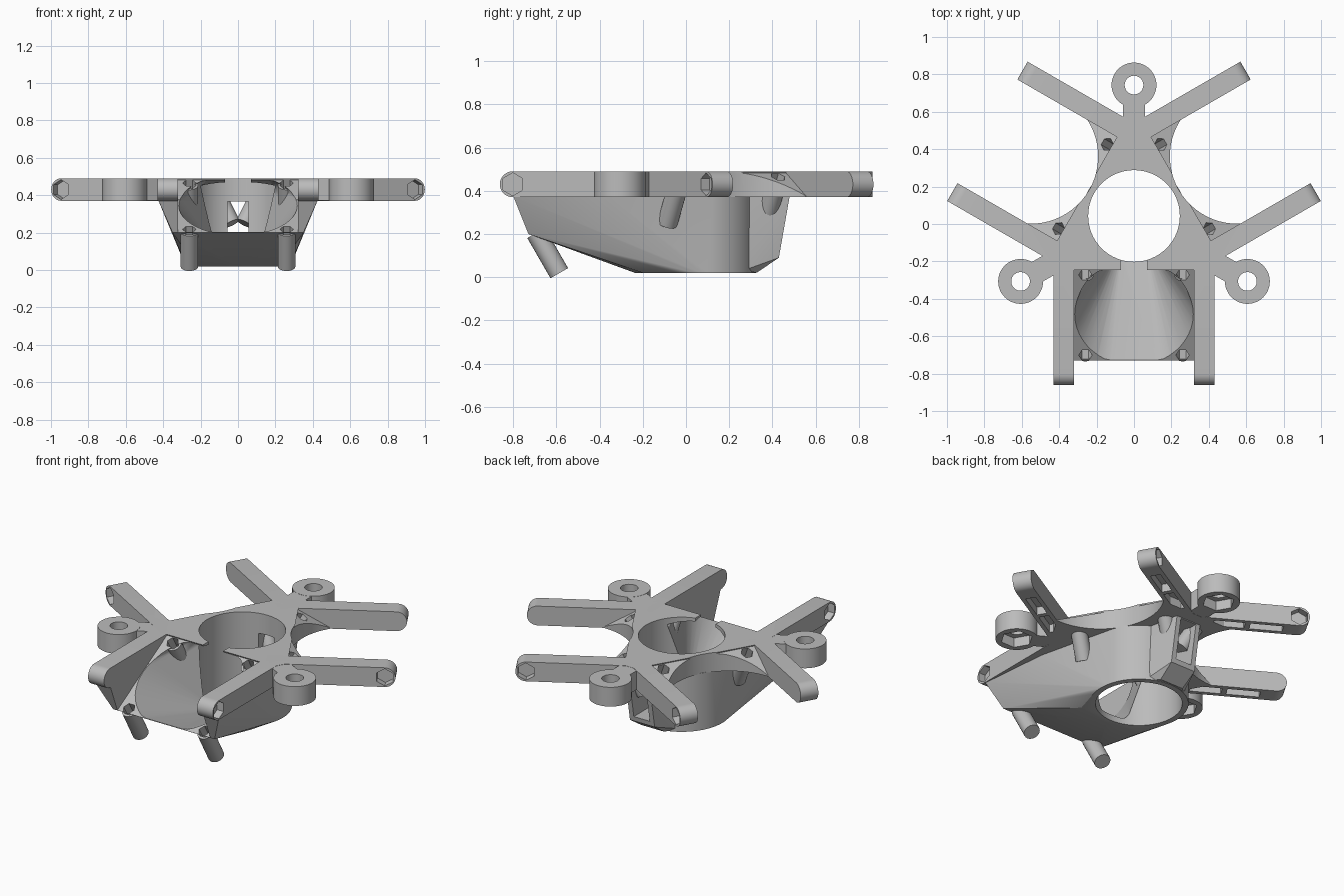
import bpy, bmesh, math
from mathutils import Matrix, Vector

if "Cube" in bpy.data.objects:
    bpy.data.objects.remove(bpy.data.objects["Cube"])

grey = bpy.data.materials.new("plain_grey")
grey.use_nodes = True
grey.diffuse_color = (0.5, 0.5, 0.5, 1)
grey.node_tree.nodes["Principled BSDF"].inputs["Base Color"].default_value = grey.diffuse_color

TOP, UNDER, BORE, MID = 0.49, 0.37, 0.245, 0.043
CENTRE = Matrix.Translation((0, MID, 0))
SECTORS = [CENTRE @ Matrix.Rotation(math.radians(120 * k), 4, 'Z') for k in range(3)]
# Tilted plane on which a fan sits, in the frame of one sector
FAN = Matrix.Translation((0, -0.775, 0.2)) @ Matrix.Rotation(math.radians(30), 4, 'X')


def hull(name, points, frame=Matrix()):
    """Convex solid around a few points."""
    bm = bmesh.new()
    for p in points:
        bm.verts.new(frame @ Vector(p))
    bmesh.ops.remove_doubles(bm, verts=bm.verts, dist=0.0001)
    bmesh.ops.convex_hull(bm, input=bm.verts)
    spare = [v for v in bm.verts if not v.link_faces]
    bmesh.ops.delete(bm, geom=spare, context='VERTS')
    bmesh.ops.dissolve_limit(bm, angle_limit=0.01, verts=bm.verts, edges=bm.edges)
    bmesh.ops.recalc_face_normals(bm, faces=bm.faces)
    mesh = bpy.data.meshes.new(name)
    bm.to_mesh(mesh)
    bm.free()
    mesh.materials.append(grey)
    obj = bpy.data.objects.new(name, mesh)
    bpy.context.collection.objects.link(obj)
    return obj


def block(x0, x1, y0, y1, z0, z1):
    return [(x, y, z) for x in (x0, x1) for y in (y0, y1) for z in (z0, z1)]


def tube(x, y, r, z0, z1, n=48):
    turn = [2 * math.pi * i / n for i in range(n)]
    return [(x + r * math.cos(a), y + r * math.sin(a), z) for z in (z0, z1) for a in turn]


def both(points):
    return [(s * x, y, z) for x, y, z in points for s in (-1, 1)]


def cut(obj, *solids):
    """Subtract helper solids given as (points, frame)."""
    for points, frame in solids:
        cutter = hull("cutter", points, frame)
        cutter.hide_render = True
        mod = obj.modifiers.new("cut", 'BOOLEAN')
        mod.object, mod.operation, mod.solver = cutter, 'DIFFERENCE', 'EXACT'
        bpy.context.view_layer.objects.active = obj
        bpy.ops.object.modifier_apply(modifier=mod.name)
        bpy.data.objects.remove(cutter)
    return obj


parts = []
ident = Matrix()
bore = (tube(0, 0, BORE, -0.1, 0.6, 64), CENTRE)
fan_space = block(-0.32, 0.32, -0.2, 0.565, 0, 0.8)

# Fan duct cavity: from the clipped fan circle down to the bore, flat floor
fan_ring = [(x, max(0.005, min(y, 0.55)), z) for x, y, z in tube(0, 0.288, 0.317, 0, 0.01)]
cavity = [SECTORS[0] @ FAN @ Vector(p) for p in fan_ring]
cavity += both([(0.06, -0.1, 0.03), (0.2, -0.1, 0.45)])
cavity = (cavity, ident)
slot = (block(-0.07, 0.07, -0.3, -0.1, 0.3, 0.6), ident)


def screws(k):
    """Screw positions (x, y, peg length) on the fan plane of a sector."""
    spots = [(0.53, 0.25)] + ([(0.035, 0.23)] if k == 0 else [])
    return [(x, y, length) for x in (-0.26, 0.26) for y, length in spots]


def pocket(k, x, y):
    return (tube(x, y, 0.036, -0.12, 0.2, 6), SECTORS[k] @ FAN)


pockets = [pocket(k, x, y) for k in range(3) for x, y, _ in screws(k)]

# Hub plate with hollows between the arm pairs
outline = []
for m in SECTORS:
    for x, y in ((-0.32, -0.47), (0.32, -0.47), (0.43, -0.25)):
        outline += [m @ Vector((x, y, z)) for z in (UNDER, TOP)]
hub = hull("hub_plate", outline)
cut(hub, bore, cavity, slot)
for k, m in enumerate(SECTORS):
    cut(hub, (fan_space, m @ FAN))
    if k:
        cut(hub, (tube(0, -0.637, 0.36, 0, 1, 64), m))
cut(hub, *pockets)
parts.append(hub)

for k, m in enumerate(SECTORS):
    # Arms with round tips, hex recess outside and grooves below
    for side in (-1, 1):
        mid = side * 0.375
        tip = Matrix.Translation((mid, -0.845, 0.43)) @ Matrix.Rotation(math.pi / 2, 4, 'Y')
        pts = [tip @ Vector(p) for p in tube(0, 0, 0.06, -0.055, 0.055, 32)]
        pts += block(mid - 0.055, mid + 0.055, -0.16, -0.15, UNDER, TOP)
        arm = hull(f"arm_{k}_{side}", pts, m)
        hexa = tube(0, 0, 0.053, *sorted((side * 0.01, side * 0.1)), 6)
        cut(arm, (hexa, m @ tip))
        if k:
            for y0, y1 in ((-0.76, -0.57), (-0.54, -0.36)):
                cut(arm, (block(mid - 0.03, mid + 0.03, y0, y1, 0.3, 0.42), m))
        parts.append(arm)

    # Ring lug with neck, bored and hex-recessed from below
    lug_frame = m @ Matrix.Rotation(math.radians(60), 4, 'Z')
    lug = hull(f"ring_lug_{k}", tube(0, -0.7, 0.12, UNDER, TOP), lug_frame)
    cut(lug, (tube(0, -0.7, 0.05, 0, 1, 32), lug_frame),
        (tube(0, -0.7, 0.092, 0.3, 0.43, 6), lug_frame))
    parts.append(lug)
    parts.append(hull(f"lug_neck_{k}", block(-0.06, 0.06, -0.6, -0.42, UNDER + 0.001, TOP - 0.001),
                      lug_frame))

    # Tilted screw pegs
    for x, y, length in screws(k):
        peg = hull(f"screw_peg_{k}", tube(x, y, 0.047, -length, -0.015, 24), m @ FAN)
        parts.append(cut(peg, pocket(k, x, y)))

# Fan duct: faceted shell from the front webs to the bore tube
shell = tube(0, MID, 0.28, 0.02, 0.375, 64)
shell += both([(0.427, -0.80, 0.375), (0.35, -0.73, 0.2), (0.385, -0.36, 0.375),
               (0.30, -0.68, 0.183), (0.22, -0.2, 0.02)])
duct = hull("fan_duct", shell)
cut(duct, bore, cavity, slot, (fan_space, SECTORS[0] @ FAN))
window = (block(-0.055, 0.055, 0.2, 0.7, 0.12, 0.365), ident)
cut(duct, window, *pockets[:4])
parts.append(duct)

# Rear outlet frame behind the bore
rear = hull("rear_outlet", both([(0.13, 0.25, 0.375), (0.085, 0.48, 0.375), (0.085, 0.43, 0.09),
                                 (0.08, 0.38, 0.06), (0.14, 0.25, 0.025), (0.08, 0.33, 0.022)]))
cut(rear, bore, window)
parts.append(rear)

# Smooth curved walls, keep the edges sharp
bpy.ops.object.select_all(action='DESELECT')
for obj in parts:
    obj.select_set(True)
bpy.context.view_layer.objects.active = duct
bpy.ops.object.shade_smooth_by_angle(angle=math.radians(25))
